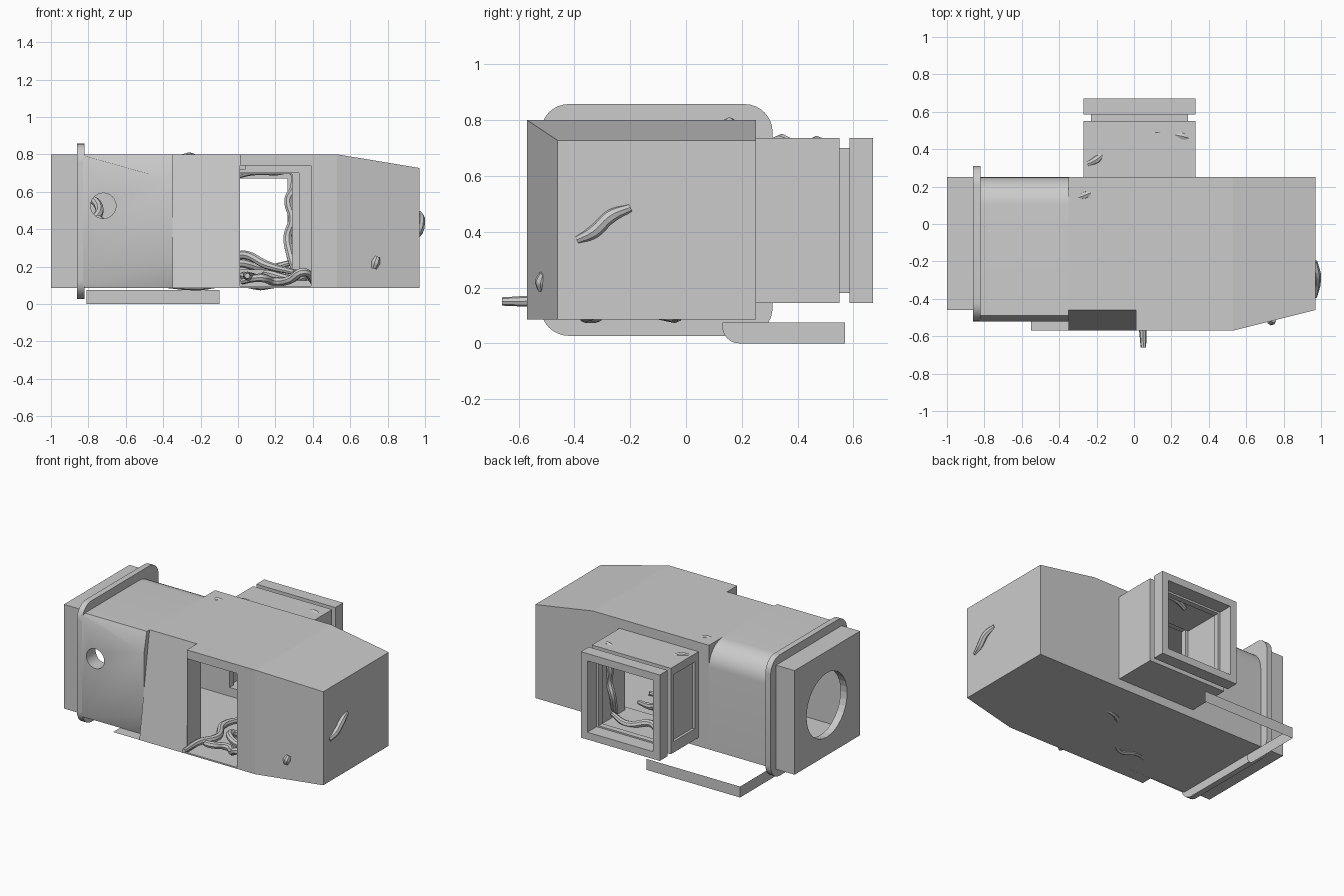
import bpy, bmesh, math

if "Cube" in bpy.data.objects:
    bpy.data.objects.remove(bpy.data.objects["Cube"])

gray = bpy.data.materials.new("hull_gray")
gray.diffuse_color = (0.6, 0.6, 0.6, 1)
gray.use_nodes = True
gray.node_tree.nodes["Principled BSDF"].inputs["Base Color"].default_value = gray.diffuse_color


def make_object(name, mesh):
    ob = bpy.data.objects.new(name, mesh)
    bpy.context.collection.objects.link(ob)
    if not mesh.materials:
        mesh.materials.append(gray)
    return ob


def loft(name, stations, axis="x"):
    """Solid through equal-length profiles; each station is (offset, [(a, b), ...])."""
    bm = bmesh.new()
    rings = []
    for t, prof in stations:
        rings.append([bm.verts.new((t, a, b) if axis == "x" else (a, t, b)) for a, b in prof])
    for r, s in zip(rings, rings[1:]):
        for i in range(len(r)):
            j = (i + 1) % len(r)
            bm.faces.new((r[i], r[j], s[j], s[i]))
    bm.faces.new(rings[0])
    bm.faces.new(rings[-1])
    bmesh.ops.recalc_face_normals(bm, faces=bm.faces)
    mesh = bpy.data.meshes.new(name)
    bm.to_mesh(mesh)
    bm.free()
    return make_object(name, mesh)


def rect(a0, a1, b0, b1):
    return [(a0, b0), (a1, b0), (a1, b1), (a0, b1)]


def box(name, x0, x1, y0, y1, z0, z1):
    return loft(name, [(x0, rect(y0, y1, z0, z1)), (x1, rect(y0, y1, z0, z1))])


def arc(ca, cb, r, a0, a1, n):
    return [(ca + r * math.cos(math.radians(a0 + (a1 - a0) * i / n)),
             cb + r * math.sin(math.radians(a0 + (a1 - a0) * i / n))) for i in range(n + 1)]


def carve(ob, cutters):
    for c in cutters:
        m = ob.modifiers.new("cut", "BOOLEAN")
        m.operation, m.solver, m.object = "DIFFERENCE", "EXACT", c
    bpy.context.view_layer.update()
    dg = bpy.context.evaluated_depsgraph_get()
    mesh = bpy.data.meshes.new_from_object(ob.evaluated_get(dg))
    ob.modifiers.clear()
    ob.data = mesh


def smooth(ob):
    bpy.ops.object.select_all(action="DESELECT")
    ob.select_set(True)
    bpy.context.view_layer.objects.active = ob
    bpy.ops.object.shade_smooth_by_angle(angle=math.radians(35))


def sheet(name, pts):
    mesh = bpy.data.meshes.new(name)
    mesh.from_pydata(pts, [], [list(range(len(pts)))])
    return make_object(name, mesh)


# Cutters: room interiors and openings
left_hall = box("cut_left_hall", -.95, .05, -.42, .21, .125, .72)
mid_hall = box("cut_mid_hall", .04, .53, -.53, .21, .125, .76)
right_hall = box("cut_right_hall", .5, .92, -.42, .21, .125, .70)
door = box("cut_door", .012, .39, -.7, -.4, .095, .74)
back_door = box("cut_back_door", -.21, .325, .15, .3, .185, .70)
bay = box("cut_bay", -.23, .29, .1, .53, .185, .695)
neck_hole = box("cut_neck", -.205, .265, .5, .6, .205, .672)
rim_hole = box("cut_rim", -.22, .28, .57, .8, .195, .685)
side_panel = box("cut_side_panel", -.3, -.252, .29, .52, .22, .68)
port = arc(-.72, .525, .068, 0, 345, 23)
porthole = loft("cut_porthole", [(-.7, port), (-.3, port)], "y")
rnd = arc(-.10, .43, .22, 0, 348.75, 31)
end_hole = loft("cut_end_hole", [(-1.2, rnd), (-.9, rnd)])

# Main hull: leaning column, door bay, tapered right end
column = loft("column_section", [(x, [(-.57, .085), (.25, .085), (.25, .80), (-.46, .80)])
                                 for x in (-.35, .01)])
carve(column, [left_hall, back_door])
door_section = box("door_section", .01, .53, -.57, .25, .085, .80)
carve(door_section, [left_hall, mid_hall, right_hall, door, back_door])
nose = loft("tapered_end", [(.53, rect(-.57, .25, .085, .80)), (.97, rect(-.46, .25, .085, .727))])
carve(nose, [right_hall])


# Left hull with rounded back edge and tapering front panel
def left_profile(top, low):
    return [(-.49, .80), (-.52, top), (-.52, low), (-.49, .085), (.25, .085)] + arc(.10, .65, .15, 0, 90, 10)


left = loft("left_section", [(-.83, left_profile(.795, .10)), (-.35, left_profile(.66, .23))])
carve(left, [left_hall, porthole])
smooth(left)

# Left end collar and its rounded flange
collar = box("end_collar", -1, -.83, -.46, .25, .085, .80)
carve(collar, [left_hall, end_hole])
ring = []
for cy, cz, a in ((.21, .757, 0), (-.42, .757, 90), (-.42, .127, 180), (.21, .127, 270)):
    ring += arc(cy, cz, .1, a, a + 90, 8)
flange = loft("end_flange", [(-.86, ring), (-.82, ring)])
carve(flange, [left_hall])
smooth(flange)

# Back bay with neck and rim
back_bay = box("back_bay", -.27, .33, .25, .55, .145, .735)
carve(back_bay, [bay, neck_hole, side_panel])
neck = box("bay_neck", -.23, .29, .55, .585, .18, .70)
carve(neck, [neck_hole, rim_hole])
rim = box("bay_rim", -.27, .33, .585, .67, .145, .735)
carve(rim, [rim_hole, neck_hole])

# Thin skirts and floor lip
sheet("back_skirt", [(-.81, .57, 0), (-.10, .57, 0), (-.10, .57, .075), (-.81, .57, .075)])
corner = [(-.81, a, b) for a, b in arc(.19, .06, .06, 180, 270, 6)]
sheet("side_skirt", [(-.81, .57, .075), (-.81, .13, .075)] + corner + [(-.81, .57, 0)])
sheet("floor_lip", [(-.55, -.57, .086), (.01, -.57, .086), (.01, -.46, .086), (-.55, -.46, .086)])

for c in (left_hall, mid_hall, right_hall, door, back_door, bay, neck_hole, rim_hole,
          side_panel, porthole, end_hole):
    bpy.data.objects.remove(c)


# Winding roots through the rooms
def root(name, pts, r=.023):
    cu = bpy.data.curves.new(name, "CURVE")
    cu.dimensions = "3D"
    cu.bevel_depth, cu.bevel_resolution, cu.resolution_u = r, 2, 6
    cu.use_fill_caps = True
    sp = cu.splines.new("BEZIER")
    sp.bezier_points.add(len(pts) - 1)
    for i, (bp, p) in enumerate(zip(sp.bezier_points, pts)):
        bp.co = p
        bp.handle_left_type = bp.handle_right_type = "AUTO"
        bp.radius = .65 if i in (0, len(pts) - 1) else 1
    tmp = bpy.data.objects.new(name, cu)
    bpy.context.collection.objects.link(tmp)
    bpy.context.view_layer.update()
    mesh = bpy.data.meshes.new_from_object(tmp.evaluated_get(bpy.context.evaluated_depsgraph_get()))
    bpy.data.objects.remove(tmp)
    mesh.materials.clear()
    smooth(make_object(name, mesh))


root("bay_root", [(-.02, .47, .68), (.08, .49, .71), (.2, .48, .71), (.29, .46, .71), (.30, .44, .62),
                  (.27, .44, .56), (.29, .42, .45), (.265, .42, .36), (.28, .38, .26), (.30, .34, .18)])
root("diagonal_root", [(-.15, .35, .32), (-.05, .28, .26), (.05, .22, .26), (.15, .16, .21), (.3, .08, .17)])
root("bay_floor_root", [(.28, .4, .22), (.15, .42, .19), (.0, .38, .22), (-.12, .42, .2), (-.18, .35, .3)])
root("threshold_root", [(.05, -.66, .15), (.05, -.5, .15), (.09, -.35, .14), (.03, -.2, .15), (.1, 0, .14)])
root("door_floor_root", [(.02, -.42, .12), (.12, -.47, .14), (.2, -.4, .12), (.28, -.46, .13),
                         (.35, -.5, .17), (.4, -.42, .12)])
root("hall_floor_root", [(.35, -.1, .15), (.22, -.2, .12), (.15, -.3, .16), (.3, -.35, .13), (.38, -.25, .15)])
root("left_hall_root", [(-.88, .1, .5), (-.8, .05, .56), (-.74, -.05, .5), (-.8, -.15, .42),
                        (-.74, -.25, .45), (-.7, -.32, .35), (-.6, -.3, .2)])
root("left_floor_root", [(-.9, -.02, .2), (-.78, -.1, .25), (-.7, -.22, .2), (-.5, -.15, .15), (-.3, 0, .14)])

# Roots breaking out of the walls
root("end_bump", [(.963, -.39, .37), (.972, -.33, .40), (.976, -.27, .455), (.965, -.2, .485)], .024)
root("chamfer_bump", [(.725, -.515, .19), (.735, -.517, .22), (.745, -.51, .25)], .025)
root("bay_top_bump", [(-.25, .32, .725), (-.2, .345, .727), (-.17, .37, .722)])
root("roof_bump", [(-.3, .14, .785), (-.26, .155, .787), (-.22, .17, .782)])
root("floor_bump_a", [(-.38, -.35, .1), (-.28, -.32, .097), (-.2, -.36, .096), (-.12, -.33, .1)])
root("floor_bump_b", [(.05, -.1, .1), (.12, -.04, .096), (.2, -.03, .1)])
